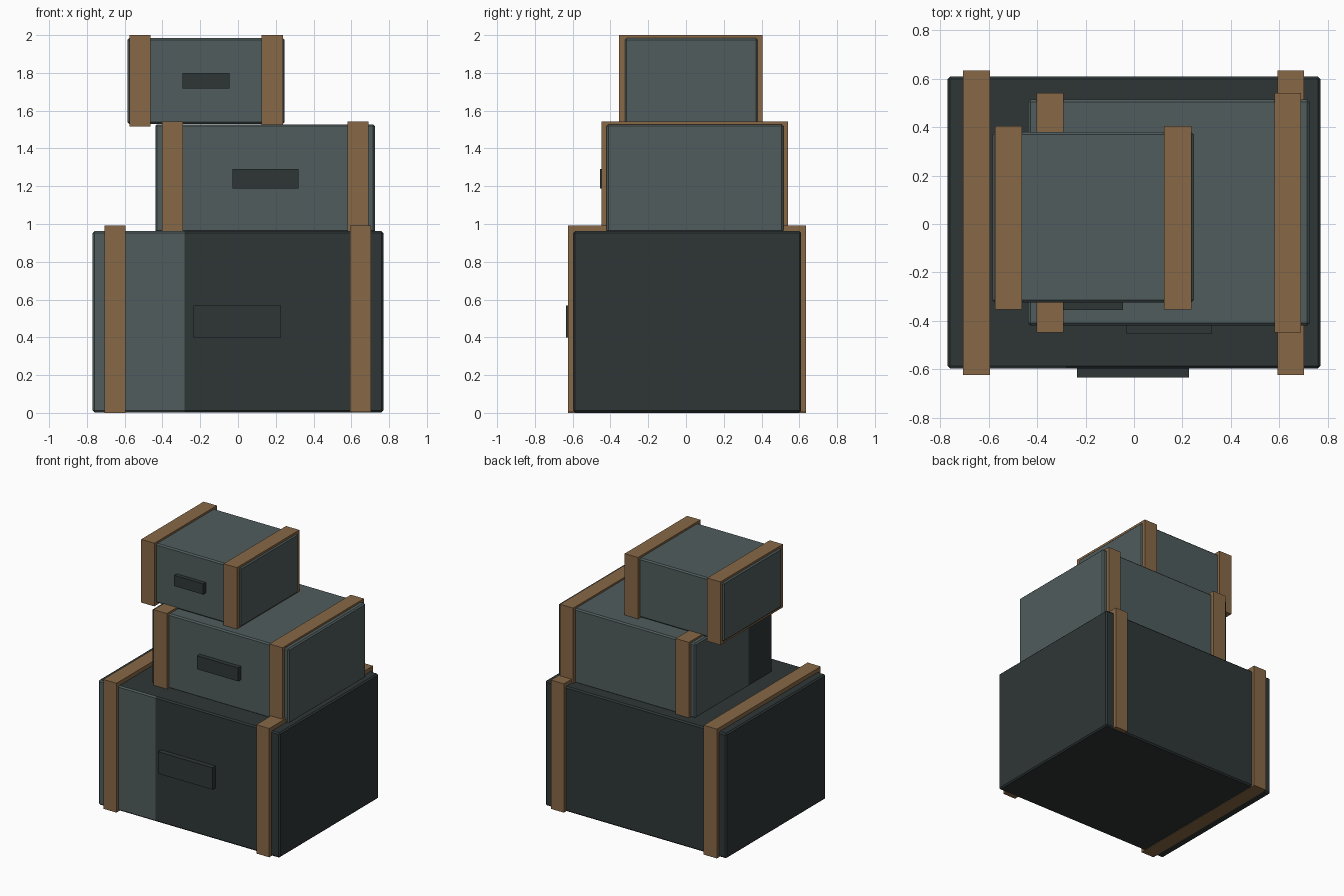
import bpy, bmesh
from mathutils import Vector

if "Cube" in bpy.data.objects:
    bpy.data.objects.remove(bpy.data.objects["Cube"])


def material(name, rgb):
    m = bpy.data.materials.new(name)
    m.diffuse_color = (*rgb, 1)
    m.use_nodes = True
    m.node_tree.nodes["Principled BSDF"].inputs["Base Color"].default_value = m.diffuse_color
    return m


DARK = material("dark slate", (0.028, 0.037, 0.037))
LIGHT = material("light slate", (0.080, 0.107, 0.109))
BROWN = material("tan strap", (0.245, 0.140, 0.062))


def block(name, x, y, z, mats, bevel=0.0, cut=None, rule=None):
    """Box from ranges; cut = (face normal, point, plane normal) splits one side."""
    bm = bmesh.new()
    bmesh.ops.create_cube(bm, size=1)
    for v in bm.verts:
        for i, (lo, hi) in enumerate((x, y, z)):
            v.co[i] = hi if v.co[i] > 0 else lo
    if bevel:
        bmesh.ops.bevel(bm, geom=bm.edges[:], offset=bevel, segments=1,
                        affect='EDGES', profile=0.5)
    if cut:
        side, co, no = cut
        bm.normal_update()
        faces = [f for f in bm.faces if f.normal.dot(Vector(side)) > 0.6]
        geom = set(faces)
        for f in faces:
            geom.update(f.edges)
            geom.update(f.verts)
        bmesh.ops.bisect_plane(bm, geom=list(geom), plane_co=co, plane_no=no)
    bm.normal_update()
    if rule:
        for f in bm.faces:
            f.material_index = int(rule(f.normal, f.calc_center_median()))
    me = bpy.data.meshes.new(name)
    bm.to_mesh(me)
    bm.free()
    for m in mats:
        me.materials.append(m)
    ob = bpy.data.objects.new(name, me)
    bpy.context.collection.objects.link(ob)
    return ob


# Bottom crate: dark, with a pale panel on the left of the front
block("bottom_crate", (-0.77, 0.77), (-0.597, 0.61), (0.003, 0.962), [DARK, LIGHT], 0.01,
      cut=((0, -1, 0), (-0.282, 0, 0), (1, 0, 0)),
      rule=lambda n, c: n.y < -0.6 and c.x < -0.282)

# Middle crate: pale, with a dark patch at the front of the left side
block("middle_crate", (-0.438, 0.725), (-0.42, 0.515), (0.955, 1.528), [LIGHT, DARK], 0.01,
      cut=((-1, 0, 0), (0, -0.13, 0), (0, 1, 0)),
      rule=lambda n, c: n.x < -0.9 and c.y < -0.13)

# Top crate
block("top_crate", (-0.585, 0.247), (-0.325, 0.38), (1.53, 1.985), [LIGHT], 0.01)

# Straps: name, two x ranges, y range, z ranges
straps = [
    ("bottom", ((-0.707, -0.595), (0.593, 0.703)), (-0.625, 0.635), (0.0, 0.004), 0.993),
    ("middle", ((-0.403, -0.291), (0.58, 0.691)), (-0.448, 0.541), (0.95, 0.95), 1.542),
    ("top", ((-0.575, -0.463), (0.125, 0.238)), (-0.354, 0.404), (1.515, 1.525), 2.0),
]
for name, xs, y, bases, top in straps:
    for side, x, base in zip(("left", "right"), xs, bases):
        block(f"{name}_{side}_strap", x, y, (base, top), [BROWN])

# Front handles
handles = [
    ("bottom", (-0.235, 0.228), (-0.635, -0.58), (0.40, 0.568)),
    ("middle", (-0.03, 0.32), (-0.454, -0.40), (1.187, 1.29)),
    ("top", (-0.293, -0.046), (-0.356, -0.30), (1.718, 1.80)),
]
for name, x, y, z in handles:
    block(f"{name}_handle", x, y, z, [DARK])
